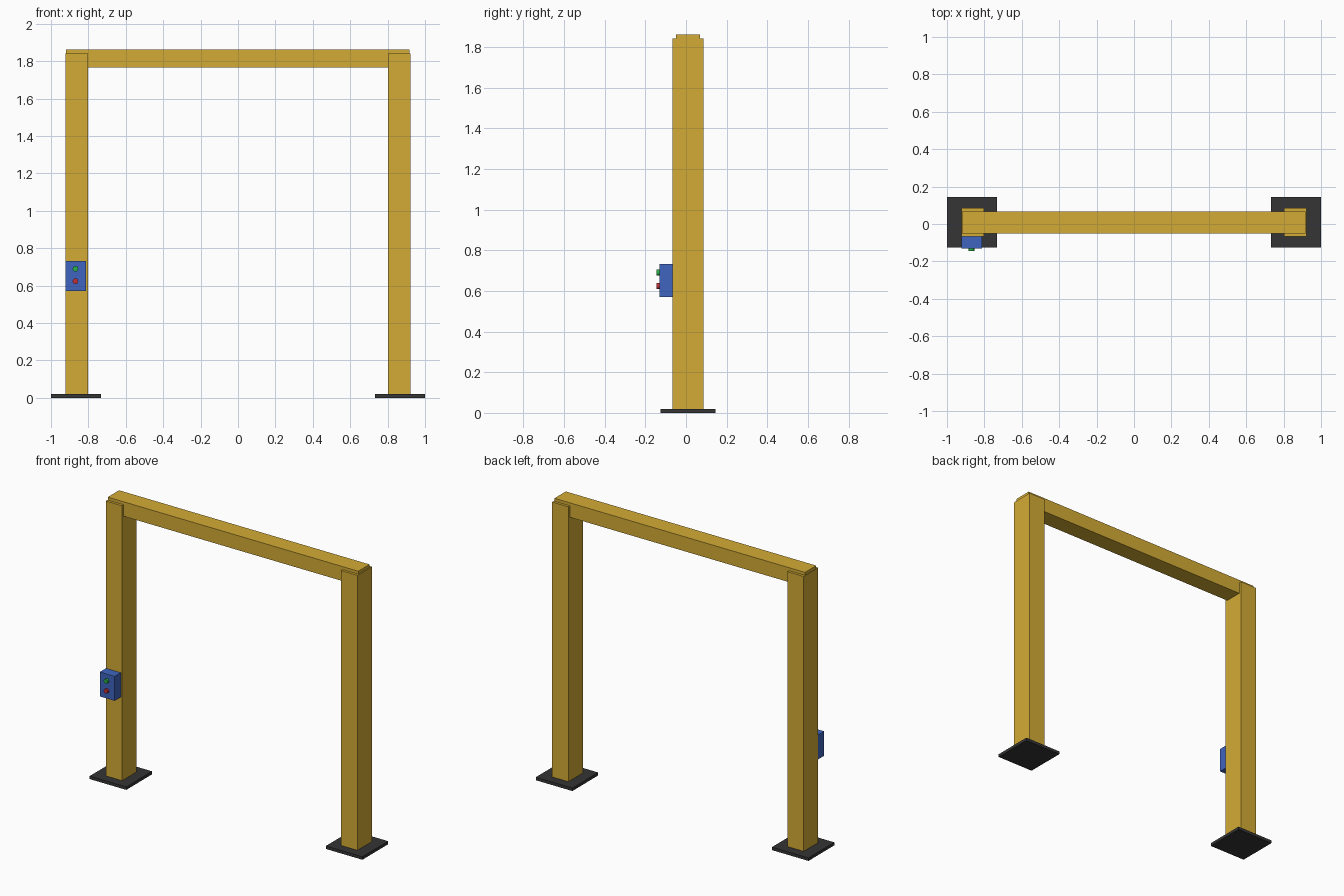
import bpy, math

if "Cube" in bpy.data.objects:
    bpy.data.objects.remove(bpy.data.objects["Cube"])


def material(name, rgb):
    m = bpy.data.materials.new(name)
    m.diffuse_color = (*rgb, 1)
    m.use_nodes = True
    m.node_tree.nodes["Principled BSDF"].inputs["Base Color"].default_value = m.diffuse_color
    return m


yellow = material("yellow_paint", (0.65, 0.41, 0.035))
dark = material("dark_steel", (0.035, 0.035, 0.037))
blue = material("blue_paint", (0.05, 0.13, 0.52))
green = material("green_button", (0.02, 0.42, 0.06))
red = material("red_button", (0.52, 0.03, 0.04))


def box(name, lo, hi, mat):
    center = [(a + b) / 2 for a, b in zip(lo, hi)]
    bpy.ops.mesh.primitive_cube_add(size=1, location=center)
    ob = bpy.context.object
    ob.name = name
    ob.scale = [b - a for a, b in zip(lo, hi)]
    bpy.ops.object.transform_apply(location=False, rotation=False, scale=True)
    ob.data.materials.append(mat)
    return ob


def button(name, z, mat):
    bpy.ops.mesh.primitive_cylinder_add(
        vertices=24, radius=0.015, depth=0.025,
        location=(-0.869, -0.1325, z), rotation=(math.pi / 2, 0, 0))
    ob = bpy.context.object
    ob.name = name
    ob.data.materials.append(mat)
    bpy.ops.object.shade_smooth_by_angle()


# Posts on floor plates, one each side
for side, s in (("left", -1), ("right", 1)):
    xs = sorted((s * 0.732, s * 1.0))
    box(side + "_base_plate", (xs[0], -0.125, 0), (xs[1], 0.145, 0.02), dark)
    xs = sorted((s * 0.803, s * 0.923))
    box(side + "_post", (xs[0], -0.067, 0.001), (xs[1], 0.085, 1.842), yellow)

# Crossbeam let into the post tops
box("crossbeam", (-0.92, -0.05, 1.766), (0.917, 0.068, 1.862), yellow)

# Control box with start and stop buttons
box("control_box", (-0.922, -0.131, 0.571), (-0.813, -0.066, 0.733), blue)
button("start_button", 0.69, green)
button("stop_button", 0.624, red)
